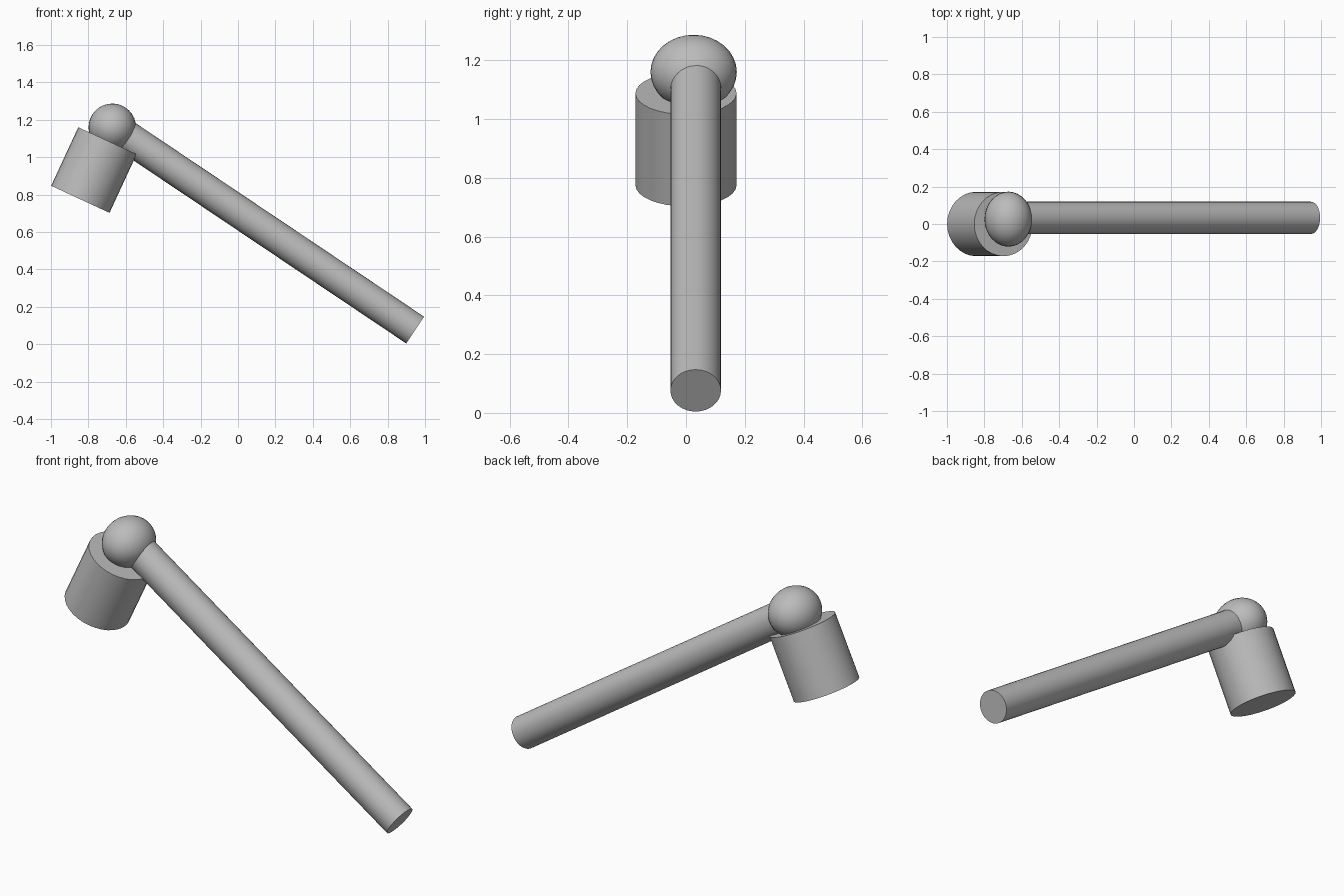
import bpy
from mathutils import Vector

cube = bpy.data.objects.get("Cube")
if cube:
    bpy.data.objects.remove(cube, do_unlink=True)

# Single plain grey
grey = bpy.data.materials.new("plain grey")
grey.use_nodes = True
colour = (0.5, 0.5, 0.5, 1)
grey.diffuse_color = colour
grey.node_tree.nodes["Principled BSDF"].inputs["Base Color"].default_value = colour


def finish(name):
    obj = bpy.context.object
    obj.name = name
    obj.data.materials.append(grey)
    bpy.ops.object.shade_smooth_by_angle()
    return obj


def rod(name, start, end, radius):
    """Capped cylinder running between two points."""
    start, end = Vector(start), Vector(end)
    axis = end - start
    bpy.ops.mesh.primitive_cylinder_add(
        vertices=32, radius=radius, depth=axis.length,
        location=(start + end) / 2,
        rotation=axis.to_track_quat('Z', 'Y').to_euler())
    return finish(name)


# Tilted drum head
rod("head", (-0.843, 0, 0.775), (-0.698, 0, 1.088), 0.172)

# Long sloping handle
rod("handle", (-0.603, 0.033, 1.116), (0.947, 0.033, 0.076), 0.086)

# Ball joint, slightly stretched front to back
bpy.ops.mesh.primitive_uv_sphere_add(
    segments=32, ring_count=16, radius=1, location=(-0.672, 0.026, 1.16))
bpy.context.object.scale = (0.127, 0.147, 0.127)
bpy.ops.object.transform_apply(location=False, rotation=False, scale=True)
finish("ball_joint")
